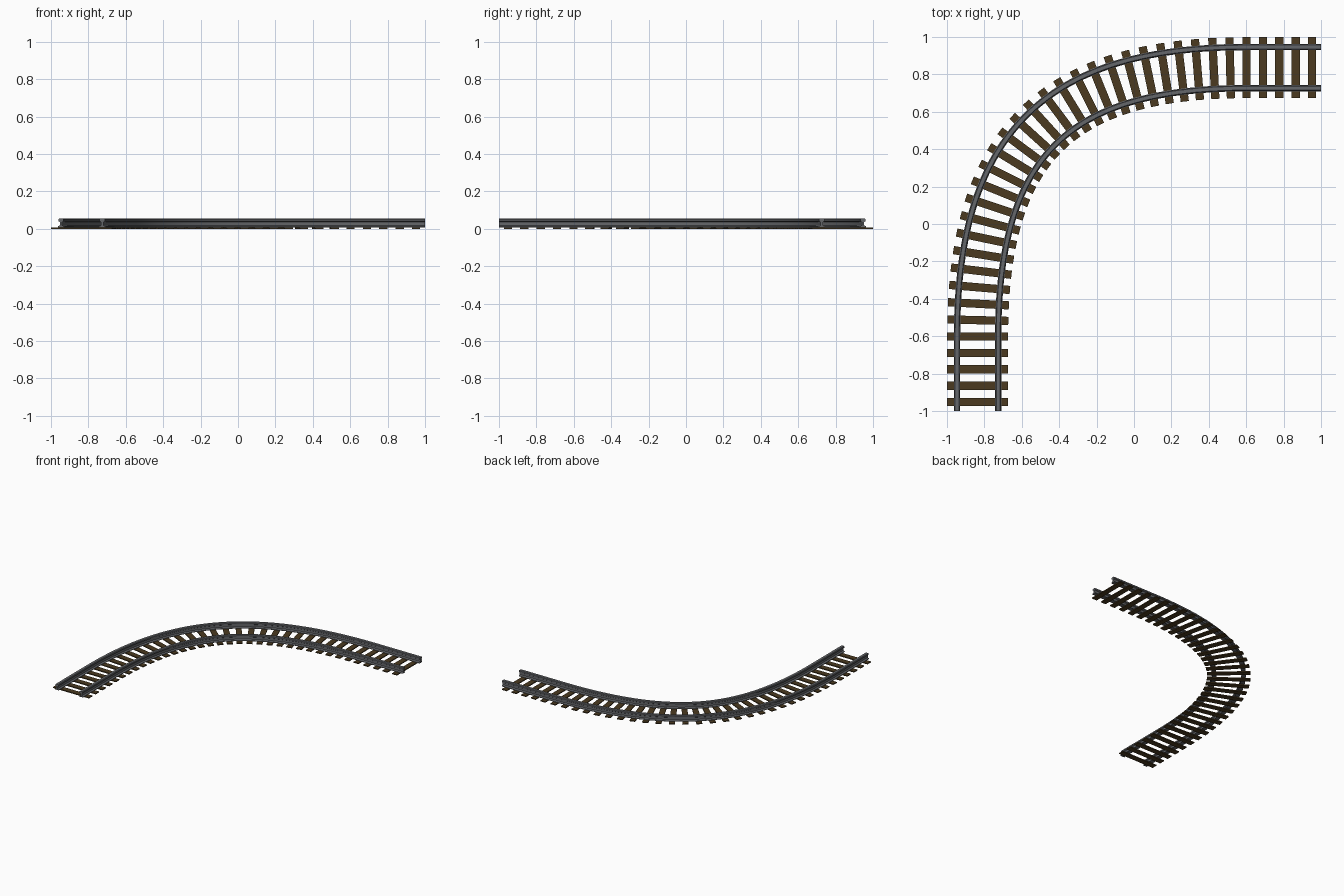
import bpy, bmesh
from mathutils import Vector, Matrix
from mathutils.geometry import interpolate_bezier

if "Cube" in bpy.data.objects:
    bpy.data.objects.remove(bpy.data.objects["Cube"])

C = 0.836          # distance of the straight legs' centre line from the axes
A = 0.60           # where the bend begins on each leg
F = 0.71           # handle strength of the bend
GAUGE = 0.22
TIE = (0.326, 0.044, 0.008)


def material(name, color):
    m = bpy.data.materials.new(name)
    m.diffuse_color = (*color, 1)
    m.use_nodes = True
    m.node_tree.nodes["Principled BSDF"].inputs["Base Color"].default_value = m.diffuse_color
    return m


steel = material("steel", (0.13, 0.135, 0.145))
wood = material("wood", (0.07, 0.042, 0.014))

# Centre line: straight leg, bend, straight leg
h = (A + C) * F
bend = interpolate_bezier(Vector((-C, -A, 0)), Vector((-C, -A + h, 0)),
                          Vector((A - h, C, 0)), Vector((A, C, 0)), 61)
path = [Vector((-C, -1, 0))] + [Vector(p) for p in bend] + [Vector((1, C, 0))]
tangents = []
for i in range(len(path)):
    a, b = path[max(i - 1, 0)], path[min(i + 1, len(path) - 1)]
    tangents.append((b - a).normalized())
for i in (0, 1):
    tangents[i] = Vector((0, 1, 0))
    tangents[-1 - i] = Vector((1, 0, 0))


def finish(bm, name, mat):
    bmesh.ops.recalc_face_normals(bm, faces=bm.faces)
    me = bpy.data.meshes.new(name)
    bm.to_mesh(me)
    bm.free()
    me.materials.append(mat)
    ob = bpy.data.objects.new(name, me)
    bpy.context.collection.objects.link(ob)
    return ob


# Rail section: foot, thin web, head
half = [(0.017, 0.008), (0.017, 0.013), (0.006, 0.019), (0.006, 0.036),
        (0.014, 0.041), (0.014, 0.051), (0.010, 0.055)]
profile = half + [(-x, z) for x, z in reversed(half)]


def rail(name, offset):
    bm = bmesh.new()
    rings = []
    for p, t in zip(path, tangents):
        side = Vector((-t.y, t.x, 0))
        rings.append([bm.verts.new(p + side * (offset + x) + Vector((0, 0, z)))
                      for x, z in profile])
    n = len(profile)
    for r, s in zip(rings, rings[1:]):
        for k in range(n):
            bm.faces.new((r[k], r[(k + 1) % n], s[(k + 1) % n], s[k]))
    bm.faces.new(rings[0])
    bm.faces.new(rings[-1])
    ob = finish(bm, name, steel)
    bpy.context.view_layer.objects.active = ob
    ob.select_set(True)
    bpy.ops.object.shade_smooth_by_angle(angle=0.5)
    ob.select_set(False)


rail("outer_rail", GAUGE / 2)
rail("inner_rail", -GAUGE / 2)

# Wooden ties spaced evenly along the centre line
dist = [0.0]
for a, b in zip(path, path[1:]):
    dist.append(dist[-1] + (b - a).length)
margin = 0.048
count = round((dist[-1] - 2 * margin) / 0.0883) + 1
bm = bmesh.new()
for i in range(count):
    d = margin + (dist[-1] - 2 * margin) * i / (count - 1)
    k = max(j for j in range(len(dist) - 1) if dist[j] <= d)
    f = (d - dist[k]) / (dist[k + 1] - dist[k])
    p = path[k].lerp(path[k + 1], f)
    t = tangents[k].lerp(tangents[k + 1], f).normalized()
    side = Vector((-t.y, t.x, 0))
    rot = Matrix((side, t, (0, 0, -1))).transposed().to_4x4()
    m = Matrix.Translation(p + Vector((0, 0, TIE[2] / 2))) @ rot
    bmesh.ops.create_cube(bm, size=1, matrix=m @ Matrix.Diagonal((*TIE, 1)))
finish(bm, "wooden_ties", wood)
